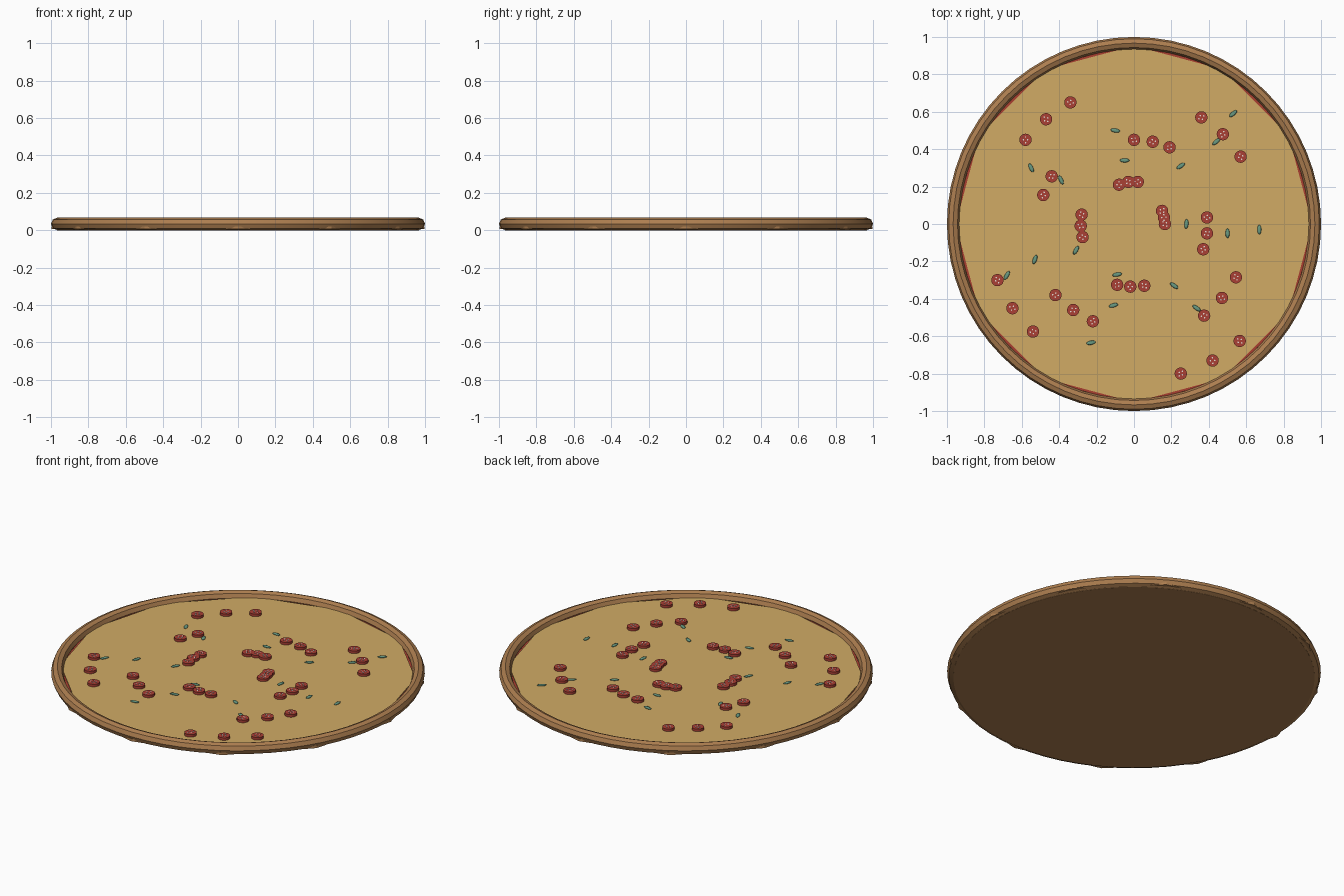
import bpy
from math import radians, cos, sin, pi

cube = bpy.data.objects.get("Cube")
if cube:
    bpy.data.objects.remove(cube)


def material(name, rgb):
    mat = bpy.data.materials.new(name)
    mat.use_nodes = True
    colour = (*rgb, 1)
    mat.diffuse_color = colour
    mat.node_tree.nodes["Principled BSDF"].inputs["Base Color"].default_value = colour
    return mat


CRUST = material("baked crust brown", (0.42, 0.21, 0.08))
CHEESE = material("cheese yellow", (0.64, 0.41, 0.13))
SAUCE = material("tomato red", (0.4, 0.05, 0.03))
MEAT = material("pepperoni red", (0.4, 0.05, 0.035))
FAT = material("pale fat", (0.85, 0.78, 0.72))
LEAF = material("herb green", (0.14, 0.32, 0.22))


def finish(name, mat, smooth=True):
    obj = bpy.context.object
    obj.name = obj.data.name = name
    obj.data.materials.append(mat)
    if smooth:
        bpy.ops.object.shade_smooth_by_angle(angle=radians(30))
    return obj


def disc(name, mat, sides, radius, bottom, top, x=0, y=0, smooth=True):
    bpy.ops.mesh.primitive_cylinder_add(
        vertices=sides, radius=radius, depth=top - bottom,
        location=(x, y, (top + bottom) / 2))
    return finish(name, mat, smooth)


def copy_of(source, name, x, y, turn):
    obj = bpy.data.objects.new(name, source.data)
    obj.location = (x, y, source.location.z)
    obj.rotation_euler.z = turn
    bpy.context.collection.objects.link(obj)
    return obj


# Rolled crust: a ring with an eight-sided section
bpy.ops.mesh.primitive_torus_add(
    major_segments=64, minor_segments=8, major_radius=0.967,
    minor_radius=0.033, location=(0, 0, 0.034))
finish("crust_ring", CRUST)

# Stacked layers; the coarse ones have twelve sides with a corner on each axis
disc("crust_base", CRUST, 64, 0.967, 0, 0.012)
disc("dough_layer", CRUST, 12, 0.998, 0.006, 0.021, smooth=False)
disc("sauce_layer", SAUCE, 12, 0.966, 0.02, 0.031, smooth=False)
disc("cheese_layer", CHEESE, 12, 0.953, 0.022, 0.036, smooth=False)

# Pepperoni positions in hundredths, in groups of three
SLICES = [
    (-58, 45), (-47, 56), (-34, 65), (36, 57), (47.5, 48), (57, 36),
    (0, 45), (10, 44), (19, 41), (-8, 21), (-3, 22.5), (2, 22.5),
    (-44, 25.5), (-48.5, 15.5), (-28, 5), (-28.5, -1), (-27.5, -7),
    (15, 7), (16, 3.5), (16.5, 0), (39, 3.5), (39, -5), (37, -13.5),
    (54.5, -28.5), (47, -39.5), (37.5, -49), (-9, -32.5), (-2, -33.5),
    (5.5, -33), (-42, -38), (-32.5, -46), (-22, -52), (-73, -30),
    (-65, -45), (-54, -57.5), (25, -80), (42, -73), (56.5, -62.5),
]

# Master slice and its fat specks, then shared-mesh copies
slice_master = disc("pepperoni_master", MEAT, 20, 0.033, 0.034, 0.051)
speck_master = disc("fat_speck_master", FAT, 8, 0.0042, 0.05, 0.053)
for i, (px, py) in enumerate(SLICES):
    x, y, turn = px / 100, py / 100, i * 0.7
    copy_of(slice_master, f"pepperoni_{i}", x, y, turn)
    for k in range(4):
        a = turn + k * pi / 2
        r = 0.011 + 0.004 * (k % 2)
        copy_of(speck_master, f"fat_speck_{i}_{k}", x + r * cos(a), y + r * sin(a), a)

# Herb leaves: position in hundredths and heading in degrees
LEAVES = [
    (-10, 50, -10), (-5, 34, 0), (-55, 30, -65), (-39, 23.5, -65),
    (25, 31, 35), (44, 44, 40), (53, 59, 40), (28, 0, 85), (50, -5, 90),
    (67, -3, 90), (-53, -19, 70), (-31, -14, 60), (-68, -27.5, 60),
    (-9, -27, 10), (-11, -43.5, 15), (-23, -63.5, 10), (21.5, -33, -35),
    (33.5, -45, -35),
]
bpy.ops.mesh.primitive_uv_sphere_add(
    segments=12, ring_count=6, radius=1, location=(0, 0, 0.04))
leaf_master = finish("leaf_master", LEAF)
for v in leaf_master.data.vertices:
    v.co.x *= 0.026
    v.co.y *= 0.011
    v.co.z *= 0.005
for i, (px, py, heading) in enumerate(LEAVES):
    copy_of(leaf_master, f"herb_leaf_{i}", px / 100, py / 100, radians(heading))

# The masters only supply meshes
for master in (slice_master, speck_master, leaf_master):
    bpy.data.objects.remove(master)
